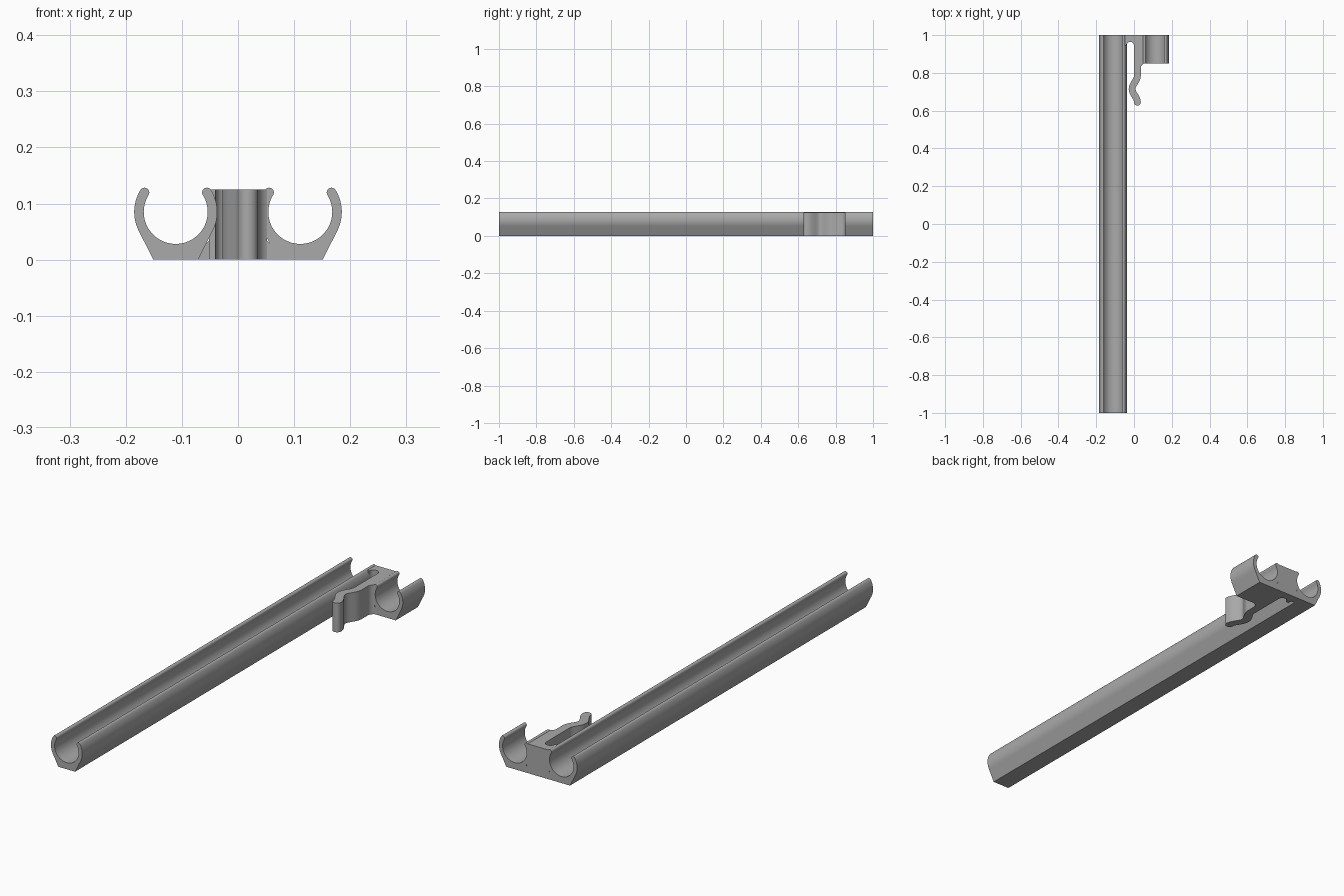
import bpy
import bmesh
from math import cos, sin, pi, radians
from mathutils import Vector

cube = bpy.data.objects.get("Cube")
if cube:
    bpy.data.objects.remove(cube)

grey = bpy.data.materials.new("plain grey")
grey.use_nodes = True
COLOUR = (0.4, 0.4, 0.4, 1)
grey.diffuse_color = COLOUR
grey.node_tree.nodes["Principled BSDF"].inputs["Base Color"].default_value = COLOUR

HEIGHT = 0.125
BORE_X, BORE_Z = 0.111, 0.085
INNER, OUTER = 0.057, 0.074


def arc(cx, cy, r, start, end, steps):
    """Points along an arc, angles in degrees."""
    angles = [radians(start + (end - start) * i / steps) for i in range(steps + 1)]
    return [(cx + r * cos(a), cy + r * sin(a)) for a in angles]


def extrude(name, points, place, shift):
    """Solid made by sweeping a closed outline along a straight line."""
    bm = bmesh.new()
    face = bm.faces.new([bm.verts.new(place(*p)) for p in points])
    result = bmesh.ops.extrude_face_region(bm, geom=[face])
    moved = [v for v in result["geom"] if isinstance(v, bmesh.types.BMVert)]
    bmesh.ops.translate(bm, verts=moved, vec=Vector(shift))
    bmesh.ops.remove_doubles(bm, verts=bm.verts, dist=0.00001)
    bmesh.ops.recalc_face_normals(bm, faces=bm.faces)
    mesh = bpy.data.meshes.new(name)
    bm.to_mesh(mesh)
    bm.free()
    mesh.materials.append(grey)
    obj = bpy.data.objects.new(name, mesh)
    bpy.context.collection.objects.link(obj)
    bpy.ops.object.select_all(action="DESELECT")
    obj.select_set(True)
    bpy.context.view_layer.objects.active = obj
    bpy.ops.object.shade_smooth_by_angle(angle=radians(30))
    return obj


def along_y(name, points, front, back):
    return extrude(name, points, lambda x, z: (x, front, z), (0, back - front, 0))


def clip_profile(cx):
    """Open ring with rounded lips on a flat, tapered foot."""
    lip, tangent = 32, -26.8
    mid, tip = (INNER + OUTER) / 2, (OUTER - INNER) / 2
    a = radians(lip)
    right_lip = arc(cx + mid * cos(a), BORE_Z + mid * sin(a), tip, lip + 180, lip, 10)
    left_lip = arc(cx - mid * cos(a), BORE_Z + mid * sin(a), tip, 180 - lip, -lip, 10)
    return (arc(cx, BORE_Z, INNER, 180 - lip, 360 + lip, 48) + right_lip[1:]
            + arc(cx, BORE_Z, OUTER, lip, tangent, 14)[1:]
            + [(cx + 0.04, 0), (cx - 0.04, 0)]
            + arc(cx, BORE_Z, OUTER, 180 - tangent, 180 - lip, 14) + left_lip[1:-1])


# Long channel and short clip
along_y("long_channel", clip_profile(-BORE_X), -1, 1)
along_y("short_clip", clip_profile(BORE_X), 0.85, 1)

# Wedges filling the gap under the rings beside the bridge
for name, side, front in (("channel_gusset", -1, 0.964), ("clip_gusset", 1, 0.85)):
    wedge = [(0.05, 0), (0.071, 0), (0.057, 0.028), (0.05, 0.035)]
    along_y(name, [(side * x, z) for x, z in wedge], front, 1)

# Wavy spring arm: offset both ways from its centre line
ARM_X, HALF, WAVE_TOP, WAVE_END = 0.018, 0.018, 0.785, 0.645
right_edge, left_edge = [], []
for i in range(33):
    t = i / 32
    length = WAVE_TOP - WAVE_END
    centre = Vector((ARM_X - 0.014 * (1 - cos(2 * pi * t)), WAVE_TOP - length * t))
    slope = Vector((-0.014 * 2 * pi * sin(2 * pi * t), -length)).normalized()
    normal = Vector((-slope.y, slope.x)) * HALF
    right_edge.append(tuple(centre + normal))
    left_edge.append(tuple(centre - normal))

# Bridge block with the slot and arm in one outline
outline = [(-0.052, 1), (0.052, 1)]
outline += arc(0.062, 0.825, 0.026, 113, 180, 8)
outline += right_edge
outline += arc(ARM_X, WAVE_END, HALF, 0, -180, 14)[1:-1]
outline += left_edge[::-1]
outline += arc(-0.02, 0.944, 0.02, 0, 180, 14)
outline += [(-0.052, 0.944)]
extrude("bridge_and_spring_arm", outline, lambda x, y: (x, y, 0), (0, 0, HEIGHT))
